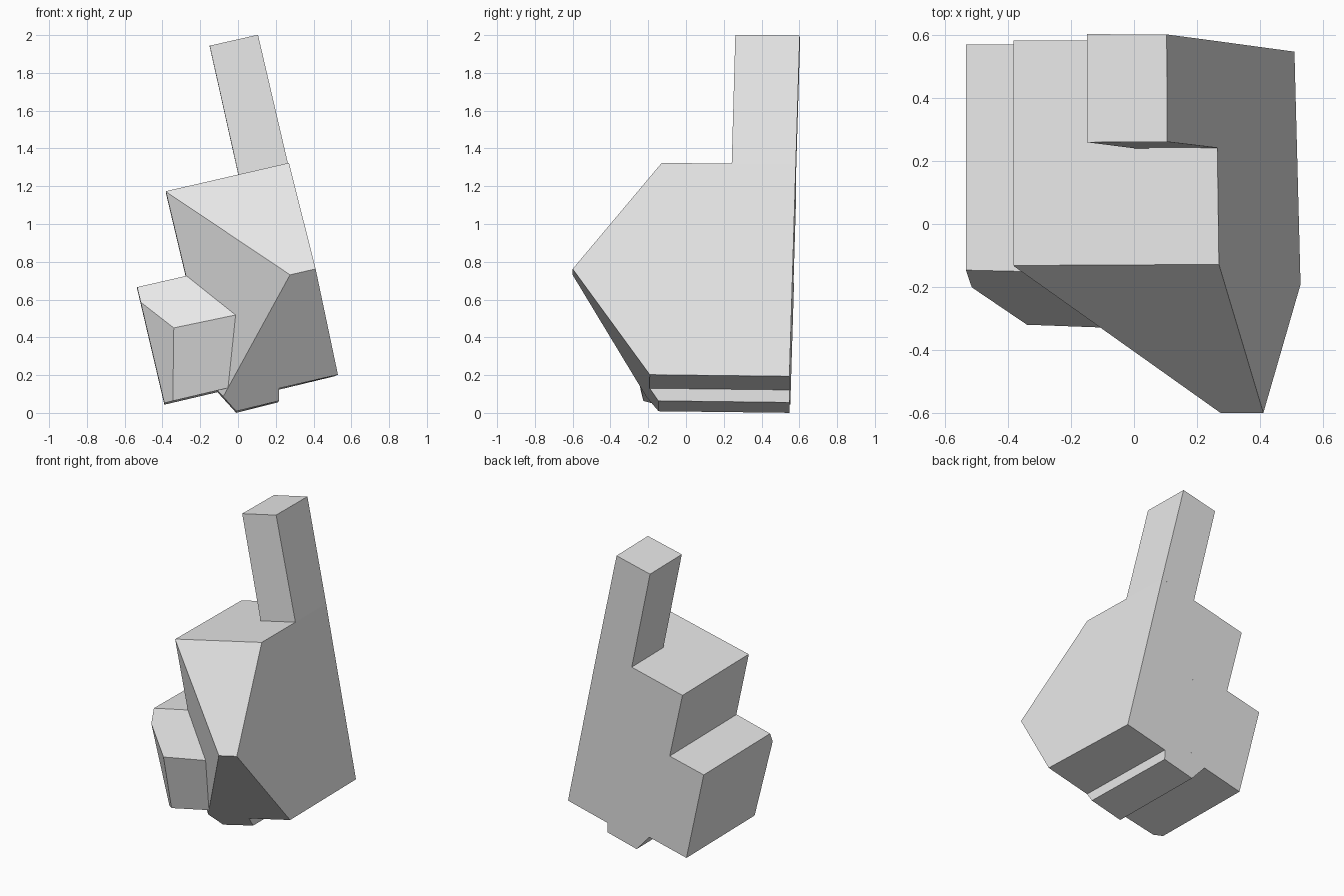
import bpy
import bmesh
from mathutils import Vector

cube = bpy.data.objects.get("Cube")
if cube:
    bpy.data.objects.remove(cube, do_unlink=True)

grey = bpy.data.materials.new("light grey")
grey.use_nodes = True
grey.diffuse_color = (0.8, 0.8, 0.8, 1)
grey.node_tree.nodes["Principled BSDF"].inputs["Base Color"].default_value = grey.diffuse_color


def back(x, z):
    """Depth of the slightly leaning back plane."""
    return 0.547 + 0.028 * z - 0.01 * x


def place(x, y, z):
    """Slight taper toward the back."""
    return (x - 0.05 * y * max(x, 0), y, z - 0.012 * y)


def carved_prism(name, profile, front, cuts=()):
    """Extrude an (x, z) profile in depth, then slice its front with planes."""
    bm = bmesh.new()
    near = [bm.verts.new(place(x, front + 0.028 * z, z)) for x, z in profile]
    far = [bm.verts.new(place(x, back(x, z), z)) for x, z in profile]
    bm.faces.new(near)
    bm.faces.new(far[::-1])
    for i in range(len(profile)):
        j = (i + 1) % len(profile)
        bm.faces.new((near[j], near[i], far[i], far[j]))
    bmesh.ops.recalc_face_normals(bm, faces=bm.faces)
    for a, b, c in cuts:
        a, b, c = Vector(a), Vector(b), Vector(c)
        normal = (b - a).cross(c - a).normalized()
        if normal.y > 0:
            normal.negate()
        bmesh.ops.bisect_plane(bm, geom=bm.verts[:] + bm.edges[:] + bm.faces[:],
                               dist=0.0001, plane_co=a, plane_no=normal, clear_outer=True)
        rim = [e for e in bm.edges if e.is_boundary]
        bmesh.ops.edgeloop_fill(bm, edges=rim)
    bmesh.ops.recalc_face_normals(bm, faces=bm.faces)
    mesh = bpy.data.meshes.new(name)
    bm.to_mesh(mesh)
    bm.free()
    mesh.materials.append(grey)
    obj = bpy.data.objects.new(name, mesh)
    bpy.context.collection.objects.link(obj)
    return obj


# Main body with the small lip underneath
peak_left = (0.275, -0.6, 0.73)
peak_right = (0.415, -0.6, 0.763)
top_left = (-0.38, -0.135, 1.17)
carved_prism(
    "body",
    [(0.524, 0.2), (0.268, 1.322), (-0.382, 1.172), (-0.275, 0.72), (-0.11, 0.118),
     (-0.01, 0.007), (0.216, 0.062), (0.216, 0.128)],
    -0.85,
    [(top_left, (0.272, -0.13, 1.322), peak_right),
     ((0.53, -0.19, 0.2), peak_right, peak_left),
     (top_left, peak_left, (-0.04, -0.255, 0.17))])

# Lower side block with a bevelled front
corner = (-0.34, -0.32, 0.45)
foot = (-0.345, -0.225, 0.06)
carved_prism(
    "side_block",
    [(-0.534, 0.664), (-0.39, 0.05), (-0.05, 0.13), (0, 0.15), (0, 0.786)],
    -0.6,
    [((-0.535, -0.15, 0.66), (-0.28, -0.155, 0.72), corner),
     (corner, (-0.01, -0.33, 0.51), foot),
     ((-0.515, -0.2, 0.58), corner, foot)])

# Tall upright post
carved_prism(
    "post",
    [(-0.15, 1.947), (0.003, 1.261), (0.268, 1.322), (0.107, 2.005)],
    0.205)
